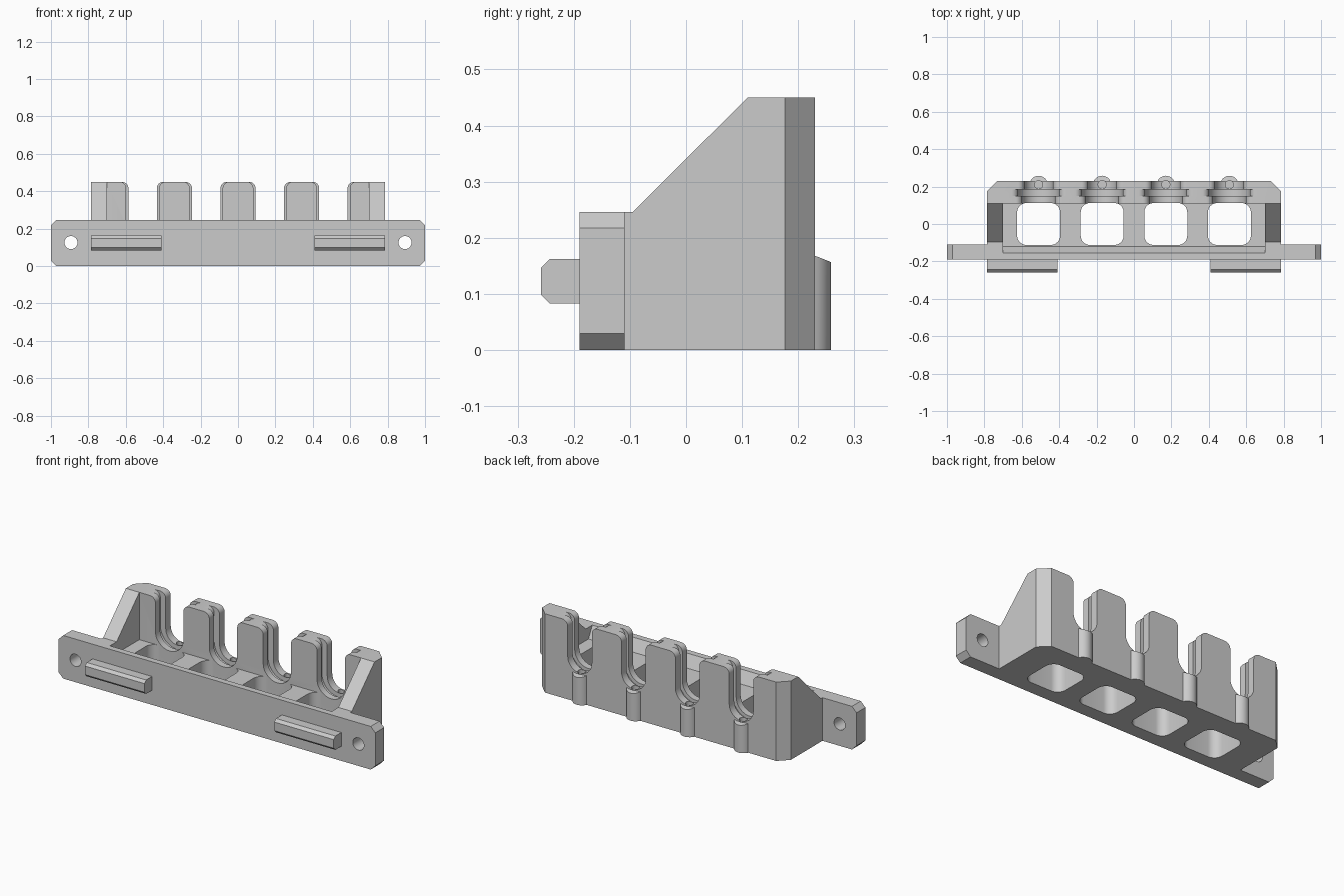
import bpy
import bmesh
from math import cos, sin, pi, radians
from mathutils import Vector

default = bpy.data.objects.get("Cube")
if default:
    bpy.data.objects.remove(default, do_unlink=True)

grey = bpy.data.materials.new("plain grey")
GREY = (0.6, 0.6, 0.6, 1)
grey.use_nodes = True
grey.diffuse_color = GREY
for node in grey.node_tree.nodes:
    if node.type == 'BSDF_PRINCIPLED':
        node.inputs["Base Color"].default_value = GREY

SLOTS = (-0.51, -0.17, 0.17, 0.51)
TOP = 0.45


def prism(name, points, axis, lo, hi):
    """Extrude a 2D outline along one axis."""
    def place(p, d):
        return {'x': (d, p[0], p[1]), 'y': (p[0], d, p[1]), 'z': (p[0], p[1], d)}[axis]
    bm = bmesh.new()
    face = bm.faces.new([bm.verts.new(place(p, lo)) for p in points])
    new = bmesh.ops.extrude_face_region(bm, geom=[face])["geom"]
    move = Vector(place((0, 0), hi - lo))
    bmesh.ops.translate(bm, vec=move, verts=[v for v in new if isinstance(v, bmesh.types.BMVert)])
    bmesh.ops.recalc_face_normals(bm, faces=bm.faces)
    mesh = bpy.data.meshes.new(name)
    bm.to_mesh(mesh)
    bm.free()
    mesh.materials.append(grey)
    obj = bpy.data.objects.new(name, mesh)
    bpy.context.collection.objects.link(obj)
    return obj


def arc(cx, cy, r, start, end, n=8):
    return [(cx + r * cos(radians(start + (end - start) * i / n)),
             cy + r * sin(radians(start + (end - start) * i / n))) for i in range(n + 1)]


def circle(cx, cy, r, n=32):
    return arc(cx, cy, r, 0, 360, n)[:-1]


def rounded_rect(x0, x1, y0, y1, r):
    return (arc(x1 - r, y1 - r, r, 0, 90) + arc(x0 + r, y1 - r, r, 90, 180)
            + arc(x0 + r, y0 + r, r, 180, 270) + arc(x1 - r, y0 + r, r, 270, 360))


def chamfered_rect(x0, x1, y0, y1, c):
    return [(x0 + c, y0), (x1 - c, y0), (x1, y0 + c), (x1, y1 - c),
            (x1 - c, y1), (x0 + c, y1), (x0, y1 - c), (x0, y0 + c)]


def slot_outline(cx, half, bottom, r=0.035):
    """U-shaped slot whose mouth flares out in a fillet."""
    right = arc(0, bottom + half, half, -90, 0, 12) + arc(half + r, TOP - r, r, 180, 90)
    right.append((half + r, TOP + 0.05))
    left = [(-x, z) for x, z in reversed(right[1:])]
    return [(cx + x, z) for x, z in right + left]


def combine(target, tool, operation):
    mod = target.modifiers.new(operation.lower(), 'BOOLEAN')
    mod.operation = operation
    mod.solver = 'EXACT'
    mod.object = tool
    tool.hide_render = True
    bpy.context.view_layer.objects.active = target
    bpy.ops.object.modifier_apply(modifier=mod.name)
    bpy.data.objects.remove(tool, do_unlink=True)


# Rack body with sloping side gussets
rack = prism("rack_body", [(-0.15, 0), (0.23, 0), (0.23, TOP), (0.11, TOP),
                           (-0.095, 0.246), (-0.15, 0.246)], 'x', -0.785, 0.785)

# Chamfered rear corners
for s in (-1, 1):
    corner = [(s * 0.73, 0.23), (s * 0.785, 0.176), (s * 0.85, 0.176), (s * 0.85, 0.3), (s * 0.73, 0.3)]
    combine(rack, prism("corner_cutter", corner, 'z', -0.1, 0.6), 'DIFFERENCE')

# Front mounting plate
combine(rack, prism("front_plate", chamfered_rect(-1, 1, 0, 0.246, 0.029), 'y', -0.19, -0.11), 'UNION')

# Rear ribs with tapered tops
for x in SLOTS:
    rib = prism("rear_rib", circle(x, 0.21, 0.048), 'z', 0, 0.168)
    for v in rib.data.vertices:
        if v.co.z > 0.1:
            v.co.z -= max(0, v.co.y - 0.23) * 0.4
    combine(rack, rib, 'UNION')

# Inner tray with a sloped front lip
combine(rack, prism("tray_cutter", [(-0.12, 0.18), (0.11, 0.18), (0.11, 0.6), (-0.155, 0.6),
                                    (-0.155, 0.246)], 'x', -0.70, 0.70), 'DIFFERENCE')

for x in SLOTS:
    # Floor openings
    opening = rounded_rect(x - 0.115, x + 0.115, -0.112, 0.112, 0.05)
    combine(rack, prism("floor_cutter", opening, 'z', -0.1, 0.3), 'DIFFERENCE')
    # Stepped slot: front recess, collar groove, narrow throat
    for half, bottom, y0, y1 in ((0.088, 0.165, 0.0, 0.15), (0.11, 0.145, 0.15, 0.185),
                                 (0.076, 0.17, 0.18, 0.3)):
        combine(rack, prism("slot_cutter", slot_outline(x, half, bottom), 'y', y0, y1), 'DIFFERENCE')
    # Blind pin hole in each rib
    combine(rack, prism("pin_cutter", circle(x, 0.21, 0.022, 20), 'z', 0.05, 0.3), 'DIFFERENCE')

for s in (-1, 1):
    # Mounting holes
    combine(rack, prism("screw_cutter", circle(s * 0.893, 0.125, 0.035), 'y', -0.3, 0), 'DIFFERENCE')
    # Front rails
    profile = [(-0.185, 0.083), (-0.243, 0.083), (-0.258, 0.098),
               (-0.258, 0.147), (-0.243, 0.162), (-0.185, 0.162)]
    lo, hi = sorted((s * 0.41, s * 0.785))
    prism("left_rail" if s > 0 else "right_rail", profile, 'x', lo, hi)

# Smooth curved surfaces, keep hard edges
bpy.ops.object.select_all(action='DESELECT')
rack.select_set(True)
bpy.context.view_layer.objects.active = rack
bpy.ops.object.shade_smooth_by_angle(angle=radians(25))
